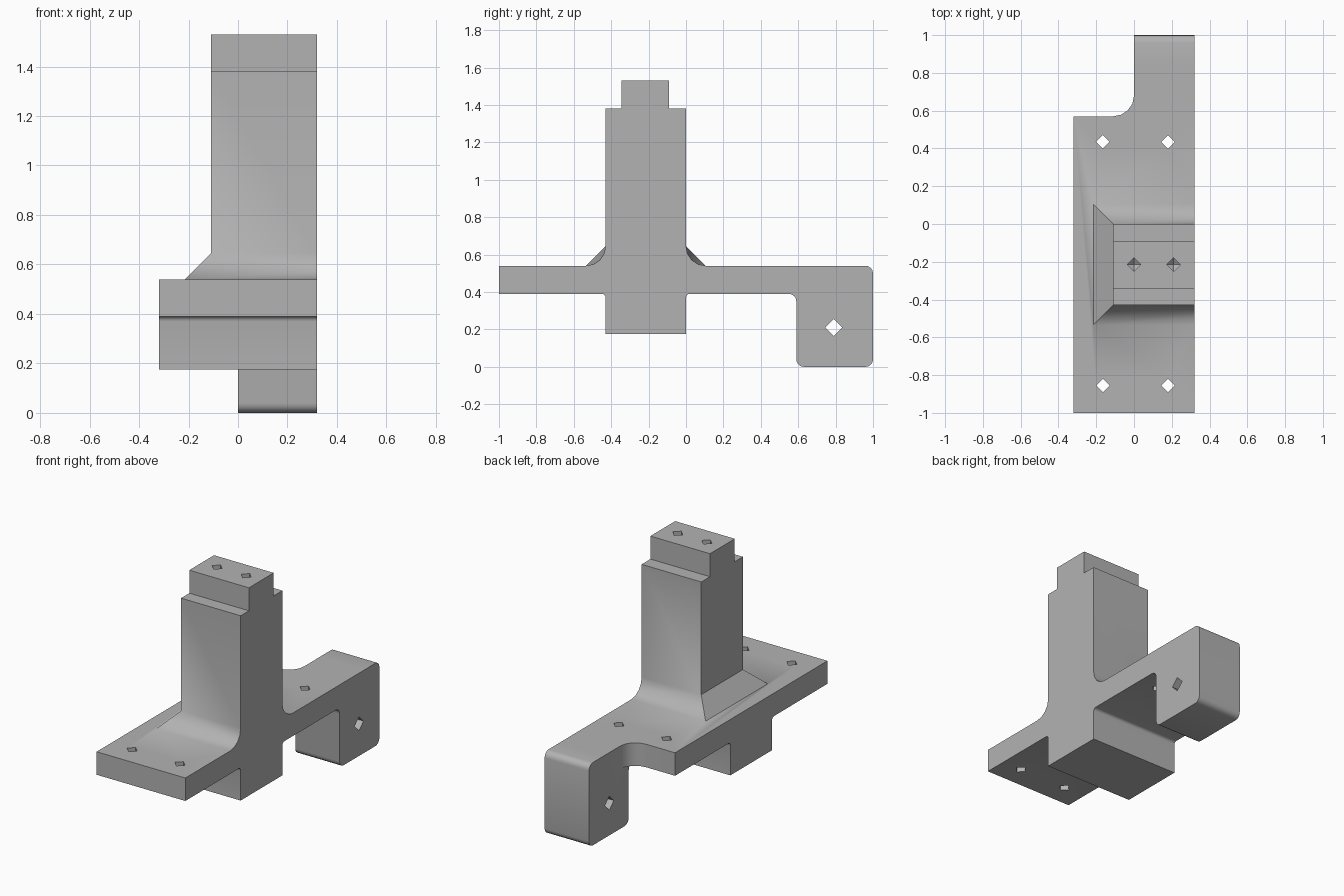
import bpy, bmesh
from math import sin, cos, pi
from mathutils import Vector

cube = bpy.data.objects.get("Cube")
if cube:
    bpy.data.objects.remove(cube, do_unlink=True)

grey = bpy.data.materials.new("plain_grey")
grey.use_nodes = True
GREY = (0.45, 0.45, 0.45, 1)
grey.diffuse_color = GREY
grey.node_tree.nodes["Principled BSDF"].inputs["Base Color"].default_value = GREY


def make(name, bm):
    bmesh.ops.recalc_face_normals(bm, faces=bm.faces)
    mesh = bpy.data.meshes.new(name)
    bm.to_mesh(mesh)
    bm.free()
    mesh.materials.append(grey)
    obj = bpy.data.objects.new(name, mesh)
    bpy.context.collection.objects.link(obj)
    return obj


def arc(cu, cv, r, start, end, steps=4):
    """Points on an arc, angles in quarter turns."""
    angles = [(start + (end - start) * i / steps) * pi / 2 for i in range(steps + 1)]
    return [(cu + r * cos(a), cv + r * sin(a)) for a in angles]


def extrude(name, outline, place, low, high):
    """Prism from a 2D outline; place(u, v, w) maps it into space."""
    bm = bmesh.new()
    face = bm.faces.new([bm.verts.new(place(u, v, low)) for u, v in outline])
    shift = Vector(place(0, 0, high)) - Vector(place(0, 0, low))
    new = bmesh.ops.extrude_face_region(bm, geom=[face])["geom"]
    bmesh.ops.translate(bm, vec=shift, verts=[g for g in new if isinstance(g, bmesh.types.BMVert)])
    if not face.is_valid or len(bm.faces) < len(outline) + 2:
        bm.faces.new([v for v in bm.verts][:len(outline)])
    return make(name, bm)


def side(y, z, x):
    return (x, y, z)


def plan(x, y, z):
    return (x, y, z)


W, COL, FRONT = 0.32, -0.11, -0.43
LOW, TOP, R = 0.39, 0.54, 0.105

# Flat base plate with a rounded inner corner beside the arm
plate = extrude("bracket_body", [(-W, -1), (W, -1), (W, 0.85), (0, 0.85)]
                + arc(-0.11, 0.68, 0.11, 0, -1) + [(-W, 0.57)], plan, LOW, TOP)

# Hanging arm block with rounded corners
arm = extrude("arm_block", arc(0.55, 0.35, 0.04, 1, 0) + arc(0.63, 0.04, 0.04, 2, 3)
              + arc(0.96, 0.04, 0.04, 3, 4) + arc(0.96, 0.5, 0.04, 0, 1)
              + [(0.55, TOP)], side, 0, W)

# Foot block below the plate with small fillets
foot = extrude("foot_block", [(FRONT, 0.175), (0, 0.175)] + arc(0.02, 0.37, 0.02, 2, 1)
               + [(0.02, 0.45), (FRONT - 0.02, 0.45)] + arc(FRONT - 0.02, 0.37, 0.02, 1, 0),
               side, -W, W)

# Upright column with a stepped top
column = extrude("column", [(FRONT, 0.45), (0, 0.45), (0, 1.38), (-0.09, 1.38), (-0.09, 1.53),
                            (-0.345, 1.53), (-0.345, 1.38), (FRONT, 1.38)], side, COL, W)

# Column skirt: flat mitred corners blending into a round fillet at the flush side
bm = bmesh.new()
ends = []
for edge, s in ((0, 1), (FRONT, -1)):
    a = bm.verts.new((COL, edge, TOP + R))
    b = bm.verts.new((COL - R, edge + s * R, TOP))
    p = [bm.verts.new((W, edge + s * y, z)) for y, z in arc(R, TOP + R, R, 2, 3)]
    for tri in ((a, p[0], p[1]), (a, p[1], p[2]), (a, p[2], b), (b, p[2], p[3]), (b, p[3], p[4])):
        bm.faces.new(tri)
    ends.append((a, b, p))
(a, b, p), (c, d, q) = ends
for loop in ((a, b, d, c), (a, c, q[0], p[0]), (b, p[4], q[4], d), p + q[::-1]):
    bm.faces.new(loop)
skirt = make("column_skirt", bm)

# Diamond holes with pointed ends: start, direction, radius, depth
holes = [((x, y, 0.6), (0, 0, -1), 0.036, 0.3) for x in (-0.165, 0.18) for y in (-0.855, 0.435)]
holes += [((x, -0.215, 1.6), (0, 0, -1), 0.036, 0.35) for x in (0, 0.21)]
holes += [((0.4, 0.79, 0.21), (-1, 0, 0), 0.046, 0.5)]
bm = bmesh.new()
for start, way, r, depth in holes:
    start, way = Vector(start), Vector(way)
    u = Vector((0, 1, 0))
    v = way.cross(u)
    rim = [u * r, v * r, -u * r, -v * r]
    near = [bm.verts.new(start + o) for o in rim]
    far = [bm.verts.new(start + way * depth + o) for o in rim]
    tip = bm.verts.new(start + way * (depth + 0.6 * r))
    bm.faces.new(near)
    for i in range(4):
        j = (i + 1) % 4
        bm.faces.new((near[i], near[j], far[j], far[i]))
        bm.faces.new((far[i], far[j], tip))
drills = make("hole_cutters", bm)
drills.hide_render = True

# Join the parts, then drill
bpy.context.view_layer.objects.active = plate
for tool, mode in ((arm, "UNION"), (foot, "UNION"), (column, "UNION"), (skirt, "UNION"),
                   (drills, "DIFFERENCE")):
    mod = plate.modifiers.new(tool.name, "BOOLEAN")
    mod.operation, mod.solver, mod.object = mode, "EXACT", tool
    bpy.ops.object.modifier_apply(modifier=mod.name)
    bpy.data.objects.remove(tool, do_unlink=True)

# Merge flat areas and smooth only the rounded edges
bm = bmesh.new()
bm.from_mesh(plate.data)
bmesh.ops.remove_doubles(bm, verts=bm.verts, dist=0.0002)
bmesh.ops.dissolve_limit(bm, angle_limit=0.01, verts=bm.verts, edges=bm.edges)
bm.to_mesh(plate.data)
bm.free()
for o in bpy.context.selected_objects:
    o.select_set(False)
plate.select_set(True)
bpy.ops.object.shade_smooth_by_angle(angle=0.52)
